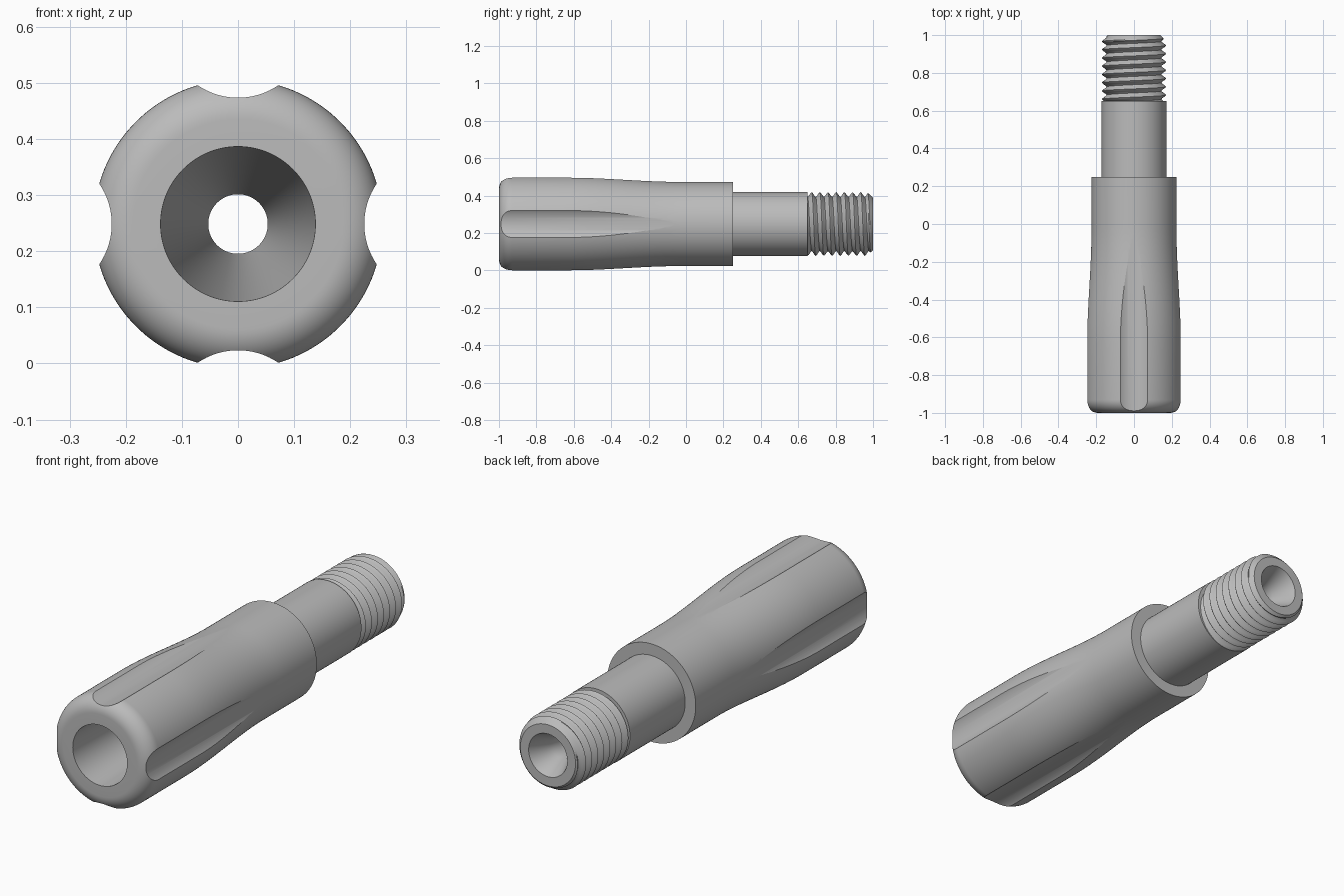
import bpy, bmesh
from math import sin, cos, pi, sqrt

cube = bpy.data.objects.get("Cube")
if cube:
    bpy.data.objects.remove(cube, do_unlink=True)

AXIS_Z = 0.2485
SEGMENTS = 128
GRIP_R, NECK_R, SHAFT_R = 0.2576, 0.2245, 0.171

grey = bpy.data.materials.new("plain grey")
grey.use_nodes = True
grey.diffuse_color = (0.5, 0.5, 0.5, 1)
grey.node_tree.nodes["Principled BSDF"].inputs["Base Color"].default_value = (0.5, 0.5, 0.5, 1)


def around(y, r, angle):
    """Point at radius r around the long axis."""
    return (r * sin(angle), y, AXIS_Z + r * cos(angle))


def finish(name, bm):
    bmesh.ops.remove_doubles(bm, verts=bm.verts, dist=1e-5)
    bmesh.ops.recalc_face_normals(bm, faces=bm.faces)
    mesh = bpy.data.meshes.new(name)
    bm.to_mesh(mesh)
    bm.free()
    mesh.materials.append(grey)
    obj = bpy.data.objects.new(name, mesh)
    bpy.context.collection.objects.link(obj)
    return obj


def activate(obj):
    bpy.ops.object.select_all(action='DESELECT')
    obj.select_set(True)
    bpy.context.view_layer.objects.active = obj


def skin(bm, columns):
    """Join neighbouring columns of points with quads."""
    cols = [[bm.verts.new(p) for p in col] for col in columns]
    for a, b in zip(cols, cols[1:]):
        for i in range(len(a) - 1):
            bm.faces.new((a[i], a[i + 1], b[i + 1], b[i]))


# Body: rounded nose, tapering grip, shaft, thread core and flared bore
FILLET = 0.07
profile = [(-1, 0.138)]
for i in range(13):
    a = pi / 2 * i / 12
    profile.append((-1 + FILLET * (1 - cos(a)), GRIP_R - FILLET * (1 - sin(a))))
for i in range(25):
    t = i / 24
    profile.append((-0.62 + 0.6 * t, GRIP_R + (NECK_R - GRIP_R) * t * t * (3 - 2 * t)))
profile += [(0.25, NECK_R), (0.25, SHAFT_R), (0.65, SHAFT_R), (0.65, 0.139),
            (1, 0.139), (1, 0.098), (0.9, 0.053), (0.85, 0.053), (-1, 0.138)]
bm = bmesh.new()
skin(bm, [[around(y, r, 2 * pi * s / SEGMENTS) for y, r in profile]
          for s in range(SEGMENTS + 1)])
body = finish("nozzle_body", bm)

# Four long finger grooves cut by cylinders parallel to the axis
GROOVE_R = 0.127
GROOVE_DIST = 0.225 + GROOVE_R
bm = bmesh.new()
for k in range(4):
    cx, _, cz = around(0, GROOVE_DIST, k * pi / 2)
    rings = []
    for y in (-1.1, 0.1):
        rings.append([bm.verts.new((cx + GROOVE_R * cos(2 * pi * i / 96), y,
                                    cz + GROOVE_R * sin(2 * pi * i / 96))) for i in range(96)])
    near, far = rings
    for i in range(96):
        j = (i + 1) % 96
        bm.faces.new((near[i], near[j], far[j], far[i]))
    bm.faces.new(near)
    bm.faces.new(far)
cutter = finish("groove_cutter", bm)
cutter.hide_render = True
cut = body.modifiers.new("grooves", 'BOOLEAN')
cut.operation = 'DIFFERENCE'
cut.solver = 'EXACT'
cut.object = cutter
activate(body)
bpy.ops.object.modifier_apply(modifier=cut.name)
bpy.data.objects.remove(cutter, do_unlink=True)
bpy.ops.object.shade_smooth_by_angle(angle=pi / 7)

# Helical thread with a chamfered tip
PITCH, START, END = 0.0437, 0.65, 1.0
STEPS = 8


def thread_radius(y, angle):
    phase = ((y - START) / PITCH - angle / (2 * pi)) % 1
    depth = min(max(abs(2 * phase - 1) * 1.25 - 0.125, 0), 1)
    return min(0.17 - 0.025 * depth, 0.14 + END - y)


rows = int((END - START) / PITCH + 2) * STEPS
columns = []
for s in range(SEGMENTS + 1):
    angle = 2 * pi * s / SEGMENTS
    ys = [START + PITCH * (k / STEPS - 1 + angle / (2 * pi)) for k in range(rows + 1)]
    ys = [min(max(y, START), END) for y in ys]
    columns.append([around(START, 0.135, angle)]
                   + [around(y, thread_radius(y, angle), angle) for y in ys]
                   + [around(END, 0.138, angle)])
bm = bmesh.new()
skin(bm, columns)
thread = finish("screw_thread", bm)
activate(thread)
bpy.ops.object.shade_smooth_by_angle(angle=pi / 7)
